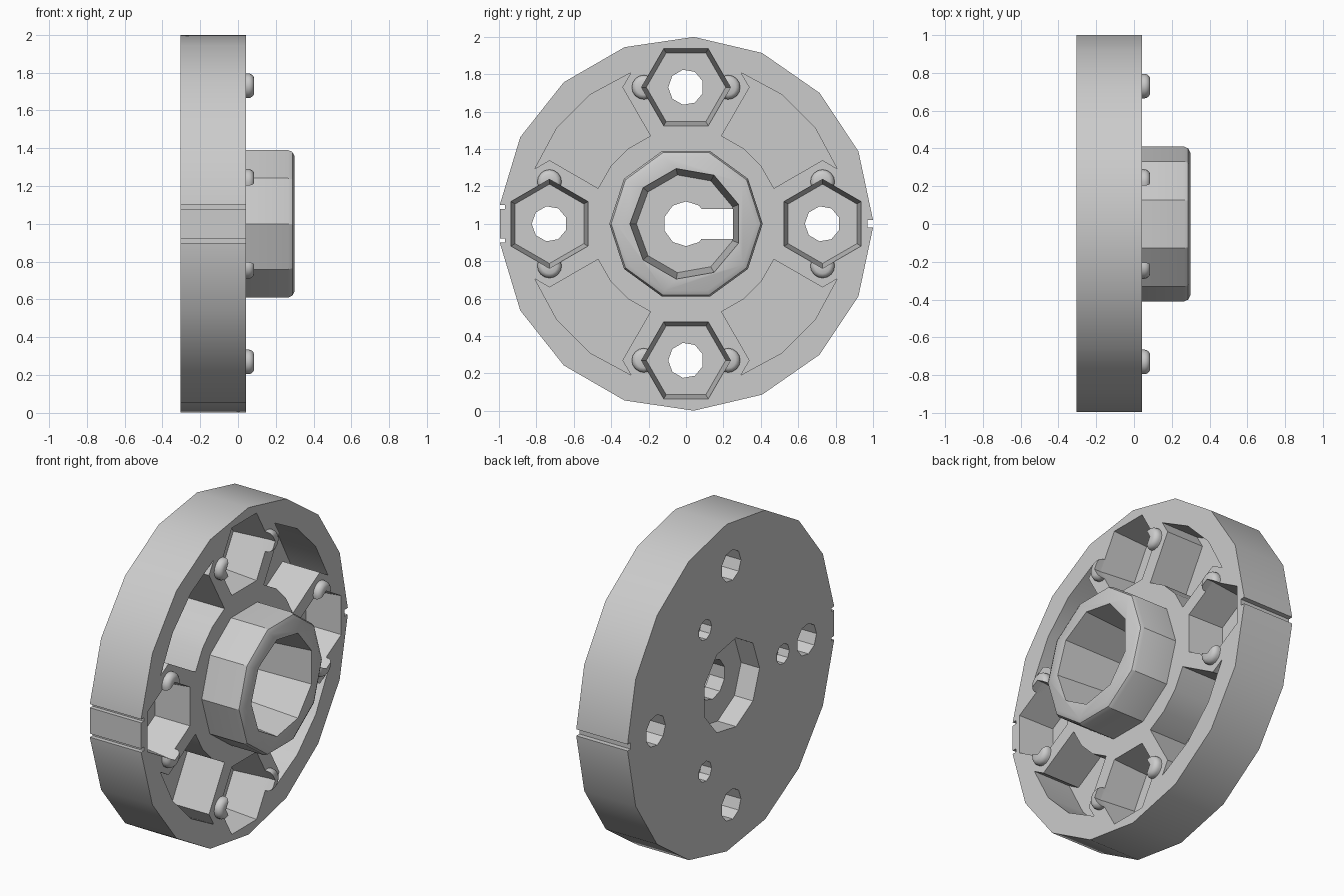
import bpy, bmesh
from math import cos, sin, radians, pi

cube = bpy.data.objects.get("Cube")
if cube:
    bpy.data.objects.remove(cube, do_unlink=True)

mat = bpy.data.materials.new("plain_grey")
mat.use_nodes = True
GREY = (0.6, 0.6, 0.6, 1)
mat.diffuse_color = GREY
mat.node_tree.nodes["Principled BSDF"].inputs["Base Color"].default_value = GREY

BACK, FRONT = -0.305, 0.042


def polar(r, deg):
    return (r * cos(radians(deg)), r * sin(radians(deg)))


def ngon(r, n, start=0, cy=0, cz=0):
    pts = [polar(r, start + 360 * i / n) for i in range(n)]
    return [(cy + y, cz + z) for y, z in pts]


def turn(pts, deg):
    c, s = cos(radians(deg)), sin(radians(deg))
    return [(y * c - z * s, y * s + z * c) for y, z in pts]


def loft(name, rings):
    """Closed solid through (x, outline) rings along the axle."""
    bm = bmesh.new()
    loops = [[bm.verts.new((x, y, z + 1)) for y, z in pts] for x, pts in rings]
    for a, b in zip(loops, loops[1:]):
        for i in range(len(a)):
            j = (i + 1) % len(a)
            bm.faces.new((a[i], a[j], b[j], b[i]))
    bm.faces.new(loops[0][::-1])
    bm.faces.new(loops[-1])
    bmesh.ops.recalc_face_normals(bm, faces=bm.faces)
    me = bpy.data.meshes.new(name)
    bm.to_mesh(me)
    bm.free()
    me.materials.append(mat)
    ob = bpy.data.objects.new(name, me)
    bpy.context.collection.objects.link(ob)
    return ob


def prism(name, pts, x0, x1):
    return loft(name, [(x0, pts), (x1, pts)])


def activate(ob):
    bpy.ops.object.select_all(action='DESELECT')
    ob.select_set(True)
    bpy.context.view_layer.objects.active = ob


def cut(ob, cutters):
    activate(ob)
    for c in cutters:
        mod = ob.modifiers.new("cut", 'BOOLEAN')
        mod.operation, mod.solver, mod.object = 'DIFFERENCE', 'EXACT', c
        bpy.ops.object.modifier_apply(modifier=mod.name)


def box(y0, y1, z0, z1):
    return [(y0, z0), (y1, z0), (y1, z1), (y0, z1)]


# Wheel disc: two mirrored faceted half circles
upper = [polar(1, 1.2 + 21.6 * i) for i in range(9)]
disc = prism("wheel_disc", upper + [(y, -z) for y, z in reversed(upper)], BACK, FRONT)

# Hub with a rounded front edge
hub = loft("hub", [(x, ngon(r, 10)) for x, r in
                   [(0.0, 0.41), (0.265, 0.41), (0.287, 0.4), (0.3, 0.375)]])

# Centre bore, back recess and keyed hole through the web between them
bore = loft("bore_cutter", [(-0.08, ngon(0.265, 9, 20)), (0.301, ngon(0.3, 9, 20))])
recess = prism("recess_cutter", ngon(0.275, 9, 20), -0.4, -0.18)
axle = prism("axle_cutter", ngon(0.12, 10, 18), -0.25, 0)
key = prism("key_cutter", box(0, 0.25, -0.08, 0.08), -0.25, 0)
cutters = [bore, recess, axle, key]

# Rim notches: a pair on one side, a single one opposite
for z in (0.09, -0.09):
    cutters.append(prism("notch_cutter", box(-1.1, -0.968, z - 0.011, z + 0.011), -0.4, 0.1))
cutters.append(prism("notch_cutter", box(0.97, 1.1, -0.02, 0.02), -0.4, 0.1))

# Blind holes in the back
for a in (60, 180, 300):
    y, z = polar(0.5, a)
    cutters.append(prism("blind_hole_cutter", ngon(0.062, 9, a, y, z), -0.4, -0.235))

# Four corner pockets and four hexagonal sockets with bolt holes
pocket = [polar(0.86, 20 + 50 * i / 3) for i in range(4)]
pocket += [(0.34, 0.73)]
pocket += [polar(0.507, 68 - 46 * i / 3) for i in range(4)]
pocket += [(0.73, 0.34)]
sockets = []
for a in (0, 90, 180, 270):
    cutters.append(prism("pocket_cutter", turn(pocket, a), -0.21, 0.1))
    rings = [(x, turn(ngon(r, 6, 30, 0.73), a)) for x, r in
             [(-0.18, 0.212), (FRONT, 0.238), (0.12, 0.238)]]
    sockets.append(loft("socket_cutter", rings))
    cy, cz = polar(0.73, a)
    cutters.append(prism("bolt_hole_cutter", ngon(0.095, 9, 20, cy, cz), -0.4, 0))

cut(disc, cutters + sockets)
cut(hub, [bore])

# Rounded pegs at the side corners of each socket, trimmed by it
parts = [disc, hub]
for i, a in enumerate((0, 90, 180, 270)):
    for side in (1, -1):
        y, z = turn([(0.73, 0.225 * side)], a)[0]
        rings = [(0.0, ngon(0.065, 16, 0, y, z)), (0.055, ngon(0.065, 16, 0, y, z))]
        for k in range(1, 5):
            t = k * pi / 10
            rings.append((0.055 + 0.032 * sin(t), ngon(0.03 + 0.035 * cos(t), 16, 0, y, z)))
        peg = loft("peg", rings)
        cut(peg, [sockets[i]])
        parts.append(peg)

for c in cutters + sockets:
    bpy.data.objects.remove(c, do_unlink=True)
for ob in parts:
    activate(ob)
    bpy.ops.object.shade_smooth_by_angle(angle=radians(30))
